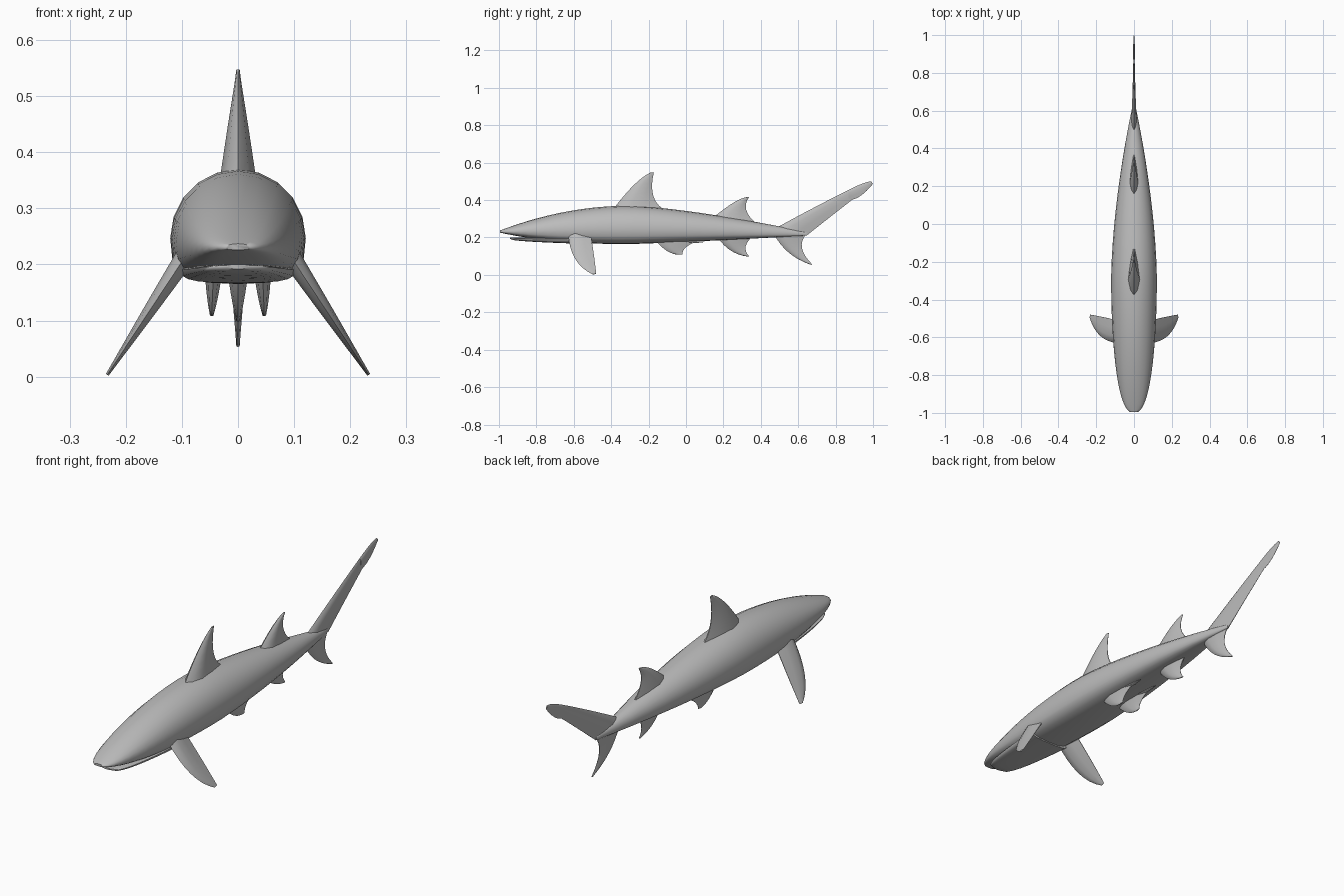
import bpy, bmesh, math
from mathutils import Vector

cube = bpy.data.objects.get("Cube")
if cube:
    bpy.data.objects.remove(cube, do_unlink=True)

grey = bpy.data.materials.new("skin grey")
grey.use_nodes = True
grey.diffuse_color = (0.5, 0.5, 0.5, 1)
grey.node_tree.nodes["Principled BSDF"].inputs["Base Color"].default_value = grey.diffuse_color

NOSE, SHOULDER, TAIL_ROOT = -1, -0.3, 0.645
BODY_RINGS, JAW_RINGS, FIN_SECTIONS, SIDES = 24, 8, 8, 20


def loft(name, rings):
    """Skin a row of closed rings, cap both ends and shade smooth."""
    bm = bmesh.new()
    rows = [[bm.verts.new(point) for point in ring] for ring in rings]
    for ring, following in zip(rows, rows[1:]):
        for i in range(len(ring)):
            bm.faces.new((ring[i - 1], ring[i], following[i], following[i - 1]))
    bm.faces.new(rows[0])
    bm.faces.new(rows[-1])
    bmesh.ops.recalc_face_normals(bm, faces=bm.faces)
    mesh = bpy.data.meshes.new(name)
    bm.to_mesh(mesh)
    bm.free()
    mesh.materials.append(grey)
    obj = bpy.data.objects.new(name, mesh)
    bpy.context.collection.objects.link(obj)
    bpy.ops.object.select_all(action='DESELECT')
    obj.select_set(True)
    bpy.context.view_layer.objects.active = obj
    bpy.ops.object.shade_smooth_by_angle(angle=math.radians(60))


def hull_ring(y, half_width, belly, back, waist=0.4):
    """Cross-section with a round back and a squarer, flatter belly."""
    middle = belly + (back - belly) * waist
    ring = []
    for i in range(SIDES):
        angle = math.tau * i / SIDES
        across, up = math.cos(angle), math.sin(angle)
        if up >= 0:
            ring.append((half_width * across, y, middle + (back - middle) * up))
        else:
            x = half_width * math.copysign(abs(across) ** 0.65, across)
            ring.append((x, y, middle - (middle - belly) * abs(up) ** 0.65))
    return ring


def body_ring(step):
    """Blunt rounded nose, deepest at the shoulder, long taper to the tail."""
    # Rings crowd together at the nose
    y = NOSE + (TAIL_ROOT - NOSE) * (0.003 + 0.997 * (step / BODY_RINGS) ** 1.5)
    if y < SHOULDER:
        u = (SHOULDER - y) / (SHOULDER - NOSE)
        half_width = 0.121 * (1 - u ** 2) ** 0.4
        belly = 0.165 + 0.062 * u ** 2.5
        back = 0.37 - 0.135 * u ** 2
    else:
        u = (y - SHOULDER) / (TAIL_ROOT - SHOULDER)
        half_width = 0.004 + 0.117 * (1 - u ** 1.7)
        belly = 0.165 + 0.045 * u ** 1.2
        back = 0.37 - 0.14 * u ** 1.4
    return hull_ring(y, half_width, belly, back)


def jaw_ring(step):
    """Lower jaw, set back under the snout to leave a mouth slit."""
    u = step / JAW_RINGS
    half_width = 0.02 + 0.082 * u ** 0.5
    return hull_ring(-0.94 + 0.36 * u ** 1.5, half_width, 0.192 - 0.025 * u ** 0.7, 0.2, waist=0.7)


def bend(start, pull, end, t):
    """Point on a curve from start to end, drawn towards pull."""
    start, pull, end = Vector(start), Vector(pull), Vector(end)
    return start.lerp(pull, t).lerp(pull.lerp(end, t), t)


def fin(name, lead, trail, thickness, root_x=0, splay=0, side=1):
    """Fin between a leading and a trailing edge curve, given as (y, z)."""
    foil = [(0, 0), (0.1, 0.6), (0.3, 1), (0.65, 0.65), (1, 0.1)]
    outline = foil + [(u, -t) for u, t in foil[:0:-1]]
    normal = Vector((1, 0, splay)).normalized()
    rings = []
    for step in range(FIN_SECTIONS + 1):
        t = step / FIN_SECTIONS
        front, rear = bend(*lead, t), bend(*trail, t)
        half = 0.003 + thickness * (1 - t) ** 1.2
        ring = []
        for along, out in outline:
            y, z = front.lerp(rear, along)
            point = Vector((root_x + splay * (lead[0][1] - z), y, z)) + normal * half * out
            ring.append((point.x * side, point.y, point.z))
        rings.append(ring)
    loft(name, rings)


# Body and jaw
loft("body", [body_ring(step) for step in range(BODY_RINGS + 1)])
loft("lower_jaw", [jaw_ring(step) for step in range(JAW_RINGS + 1)])

# Fins on the centre line
fin("front_dorsal_fin", lead=[(-0.39, 0.35), (-0.27, 0.51), (-0.19, 0.547)],
    trail=[(-0.1, 0.34), (-0.21, 0.39), (-0.172, 0.547)], thickness=0.03)
fin("rear_dorsal_fin", lead=[(0.15, 0.31), (0.27, 0.41), (0.33, 0.417)],
    trail=[(0.37, 0.28), (0.29, 0.35), (0.337, 0.415)], thickness=0.02)
fin("anal_fin", lead=[(0.17, 0.2), (0.23, 0.11), (0.33, 0.098)],
    trail=[(0.36, 0.21), (0.29, 0.15), (0.337, 0.1)], thickness=0.018)
fin("tail_upper_lobe", lead=[(0.48, 0.25), (0.68, 0.36), (0.9, 0.47)],
    trail=[(0.645, 0.21), (0.77, 0.31), (0.9, 0.41)], thickness=0.011)
fin("tail_tip", lead=[(0.87, 0.455), (0.96, 0.5), (0.99, 0.5)],
    trail=[(0.87, 0.4), (0.93, 0.4), (1, 0.487)], thickness=0.003)
fin("tail_lower_lobe", lead=[(0.47, 0.22), (0.53, 0.1), (0.67, 0.053)],
    trail=[(0.645, 0.22), (0.58, 0.15), (0.675, 0.056)], thickness=0.013)

# Paired fins, mirrored left and right
for label, side in (("left", 1), ("right", -1)):
    fin(label + "_pectoral_fin", lead=[(-0.63, 0.22), (-0.62, 0.06), (-0.5, 0.003)],
        trail=[(-0.51, 0.22), (-0.49, 0.1), (-0.48, 0.006)],
        thickness=0.015, root_x=0.09, splay=0.66, side=side)
    fin(label + "_pelvic_fin", lead=[(-0.16, 0.18), (-0.1, 0.11), (-0.04, 0.108)],
        trail=[(0.06, 0.18), (-0.02, 0.15), (-0.02, 0.11)],
        thickness=0.012, root_x=0.044, splay=0.04, side=side)
    fin(label + "_pelvic_tip", lead=[(-0.05, 0.18), (0.03, 0.165), (0.09, 0.174)],
        trail=[(0, 0.19), (0.06, 0.18), (0.1, 0.177)],
        thickness=0.01, root_x=0.042, side=side)
